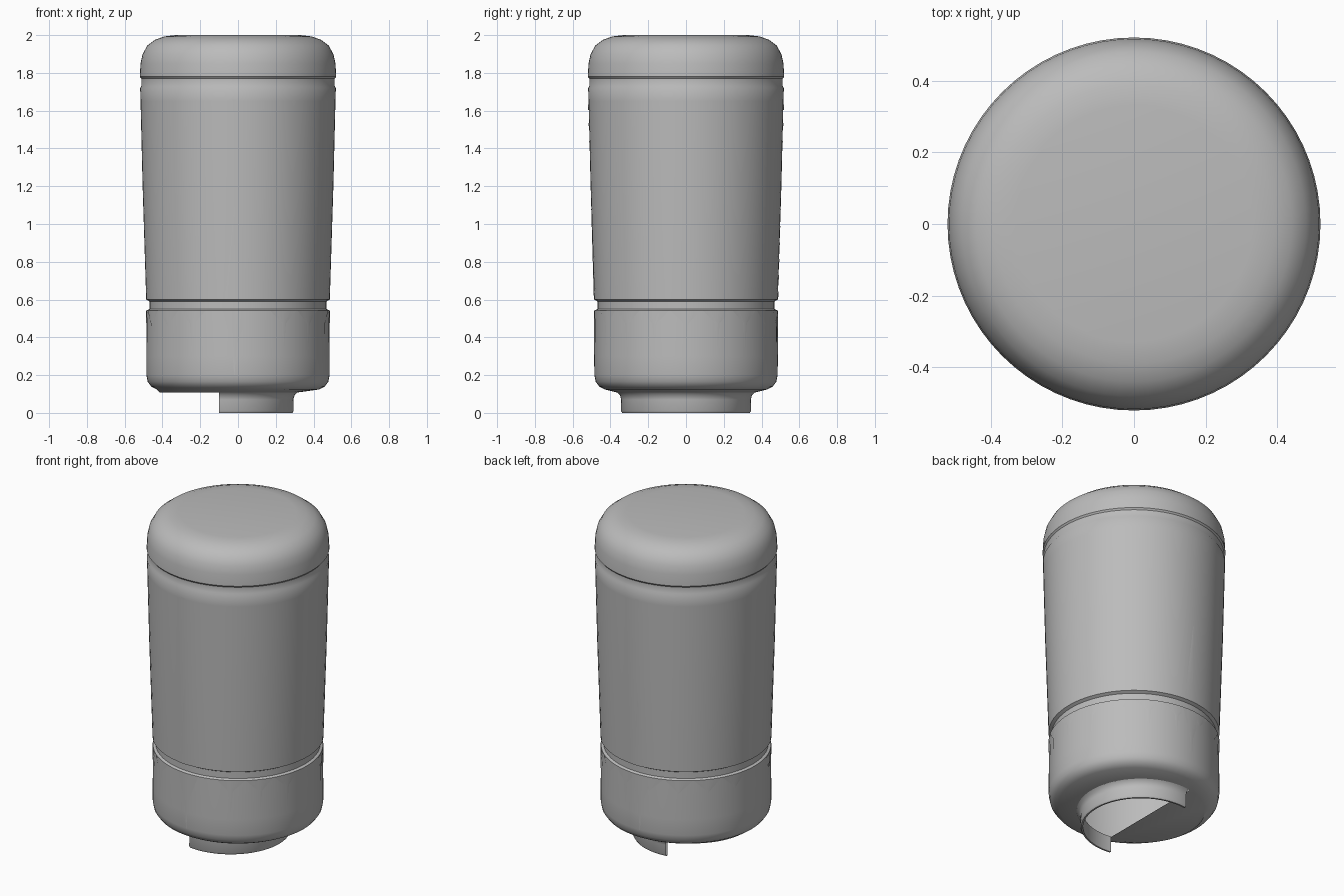
import bpy, bmesh, math

cube = bpy.data.objects.get("Cube")
if cube:
    bpy.data.objects.remove(cube, do_unlink=True)

SEG = 72
NECK_X = -0.05
CUT_X = -0.1

grey = bpy.data.materials.new("plain_grey")
grey.use_nodes = True
grey.diffuse_color = (0.5, 0.5, 0.5, 1)
grey.node_tree.nodes["Principled BSDF"].inputs["Base Color"].default_value = (0.5, 0.5, 0.5, 1)


def finish(bm, name, angle=35):
    mesh = bpy.data.meshes.new(name)
    bm.to_mesh(mesh)
    bm.free()
    mesh.materials.append(grey)
    ob = bpy.data.objects.new(name, mesh)
    bpy.context.collection.objects.link(ob)
    bpy.ops.object.select_all(action="DESELECT")
    ob.select_set(True)
    bpy.context.view_layer.objects.active = ob
    bpy.ops.object.shade_smooth_by_angle(angle=math.radians(angle))
    return ob


def ring(bm, r, z, cx=0.0):
    steps = [2 * math.pi * i / SEG for i in range(SEG)]
    return [bm.verts.new((cx + r * math.cos(a), r * math.sin(a), z)) for a in steps]


def bridge(bm, upper, lower):
    for i in range(SEG):
        j = (i + 1) % SEG
        bm.faces.new((upper[i], lower[i], lower[j], upper[j]))


def lathe(bm, profile, cx=0.0):
    rings = [ring(bm, r, z, cx) for r, z in profile]
    for a, b in zip(rings, rings[1:]):
        bridge(bm, a, b)
    return rings


# Canister: rounded lid, two groove bands, tapered wall, rounded base
bm = bmesh.new()
body = lathe(bm, [
    (0.33, 2.0), (0.39, 1.993), (0.44, 1.975), (0.48, 1.945), (0.505, 1.9),
    (0.516, 1.85), (0.52, 1.78), (0.512, 1.77), (0.512, 1.73), (0.518, 1.72),
    (0.516, 1.65), (0.505, 1.2), (0.486, 0.6), (0.468, 0.59), (0.468, 0.55),
    (0.483, 0.543), (0.485, 0.3), (0.485, 0.2), (0.478, 0.165), (0.46, 0.14),
    (0.43, 0.124)])
bm.faces.new(body[0])

# Underside runs into the off-centre mouth, closed only on the cut side
mouth = ring(bm, 0.365, 0.108, NECK_X)
bridge(bm, body[-1], mouth)
closed = [v for v in mouth if v.co.x < CUT_X + 0.01]
bm.faces.new(list(reversed(closed)))
finish(bm, "canister_body")

# Partial neck with a thin wall
bm = bmesh.new()
lathe(bm, [(0.365, 0.108), (0.35, 0.095), (0.343, 0.07), (0.345, 0.012),
           (0.338, 0.0), (0.328, 0.0), (0.328, 0.1)], NECK_X)
bmesh.ops.bisect_plane(bm, geom=bm.verts[:] + bm.edges[:] + bm.faces[:],
                       plane_co=(CUT_X, 0, 0), plane_no=(-1, 0, 0), clear_outer=True)
finish(bm, "neck")


# Thin plates wrapped on the wall: rows of (left, right, z) as arc lengths
def wall_radius(z):
    if z < 0.57:
        return 0.484
    if z < 1.72:
        return 0.486 + (z - 0.6) * 0.0295
    return 0.52 if z < 1.8 else 0.517


def plate(bm, azimuth, rows):
    last = None
    for left, right, z in rows:
        r = wall_radius(z) + 0.002
        cur = []
        for k in range(5):
            a = azimuth + (left + (right - left) * k / 4) / r
            cur.append(bm.verts.new((r * math.cos(a), r * math.sin(a), z)))
        if last:
            for k in range(4):
                bm.faces.new((last[k], cur[k], cur[k + 1], last[k + 1]))
        last = cur


# Pointed trim hanging below the lower groove
bm = bmesh.new()
short = (100, 120, 140, 160, 200, 220)
for deg in range(0, 360, 20):
    if deg in (260, 280):
        continue
    rows = [(-0.08, 0.08, 0.542), (-0.013, 0.013, 0.475)]
    rows.append((-0.001, 0.001, 0.46 if deg in short else 0.34))
    plate(bm, math.radians(deg), rows)
finish(bm, "pointed_trim")

# Slender seam spikes on the front and back
bm = bmesh.new()
for side in (-1, 1):
    mid = side * math.pi / 2 + 0.02 / 0.5 * side
    plate(bm, mid, [(-0.012, 0.012, 1.66), (-0.001, 0.001, 1.4)])
    plate(bm, mid, [(-0.001, 0.001, 1.09), (-0.05, 0.005, 0.6)])
    plate(bm, mid, [(-0.06, 0.08, 0.542), (-0.012, 0.012, 0.36), (-0.001, 0.001, 0.2)])
finish(bm, "seam_spikes")
